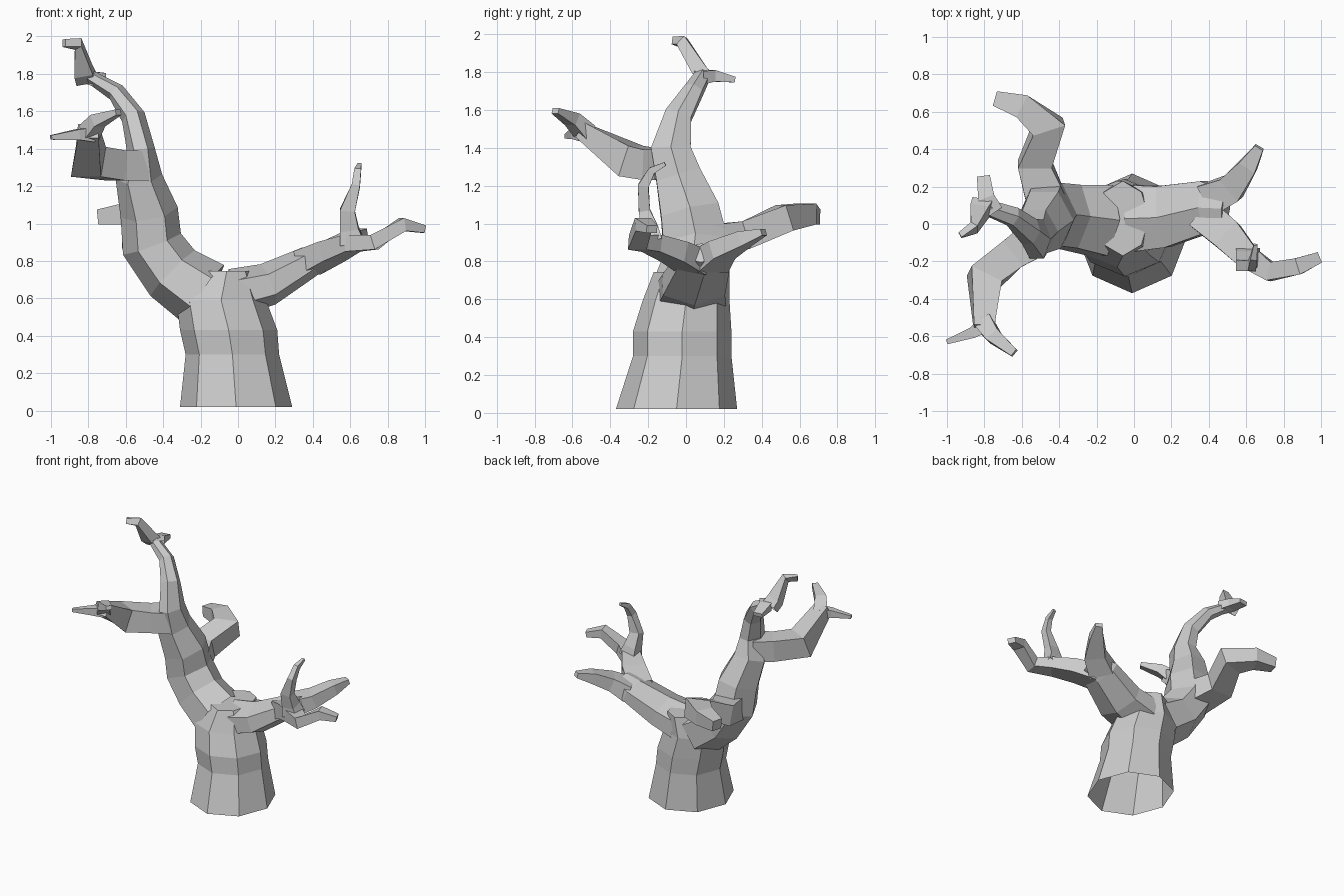
import bpy, bmesh, math
from mathutils import Vector


def tube(name, stations, sides, ref, level=False, flat=True):
    """Faceted limb: stations are (x, y, z, half size along ref, half size across).
    flat puts a face rather than an edge towards ref."""
    ref = Vector(ref)
    pts = [Vector(s[:3]) for s in stations]
    angles = [2 * math.pi * (k + (0.5 if flat else 0)) / sides for k in range(sides)]
    max_a = max(abs(math.cos(q)) for q in angles)
    max_b = max(abs(math.sin(q)) for q in angles)
    bm = bmesh.new()
    rings = []
    for i, s in enumerate(stations):
        d_in = (pts[i] - pts[max(i - 1, 0)]).normalized()
        d_out = (pts[min(i + 1, len(pts) - 1)] - pts[i]).normalized()
        t = Vector((0, 0, 1)) if level else (d_in + d_out).normalized()
        a = (ref - ref.dot(t) * t).normalized()
        b = t.cross(a)
        rings.append([bm.verts.new(pts[i] + a * s[3] * math.cos(q) / max_a
                                   + b * s[4] * math.sin(q) / max_b) for q in angles])
    for r0, r1 in zip(rings, rings[1:]):
        for k in range(sides):
            j = (k + 1) % sides
            bm.faces.new((r0[k], r0[j], r1[j], r1[k]))
    bm.faces.new(rings[-1])
    me = bpy.data.meshes.new(name)
    bm.to_mesh(me)
    bm.free()
    ob = bpy.data.objects.new(name, me)
    bpy.context.collection.objects.link(ob)
    return ob


X, Y, Z = (1, 0, 0), (0, 1, 0), (0, 0, 1)

# Trunk, open underneath
tube("trunk", [
    (-0.01, -0.05, 0.02, 0.32, 0.30), (-0.03, -0.02, 0.30, 0.26, 0.25),
    (-0.05, -0.02, 0.43, 0.26, 0.26), (-0.09, 0.0, 0.59, 0.23, 0.24),
    (-0.06, 0.03, 0.745, 0.20, 0.14)], 8, Y, level=True, flat=False)

# Tall left limb
tube("left_limb", [
    (-0.18, 0.02, 0.62, 0.19, 0.19),
    (-0.35, 0.04, 0.735, 0.17, 0.17), (-0.46, 0.05, 0.89, 0.17, 0.165),
    (-0.475, 0.02, 1.06, 0.155, 0.155), (-0.53, -0.04, 1.25, 0.12, 0.125),
    (-0.52, -0.08, 1.40, 0.105, 0.075), (-0.56, -0.04, 1.57, 0.07, 0.065),
    (-0.65, 0.04, 1.70, 0.05, 0.05), (-0.79, 0.09, 1.785, 0.04, 0.035)], 6, Y)

# Twigs at the top of the left limb
tube("top_twig", [
    (-0.81, 0.11, 1.77, 0.055, 0.035), (-0.825, 0.07, 1.81, 0.05, 0.04),
    (-0.855, -0.02, 1.96, 0.022, 0.03), (-0.93, -0.06, 1.965, 0.015, 0.02)], 4, X)
tube("top_back_twig", [
    (-0.74, 0.07, 1.77, 0.035, 0.04), (-0.79, 0.14, 1.78, 0.03, 0.045),
    (-0.805, 0.255, 1.76, 0.015, 0.035)], 4, Z)

# Front branch of the left limb with two twigs
tube("front_branch", [
    (-0.53, -0.08, 1.31, 0.08, 0.10), (-0.65, -0.16, 1.31, 0.08, 0.085),
    (-0.80, -0.29, 1.33, 0.085, 0.09), (-0.80, -0.56, 1.495, 0.045, 0.055)], 4, Z)
tube("front_branch_left_twig", [
    (-0.79, -0.53, 1.475, 0.04, 0.045), (-0.86, -0.58, 1.475, 0.028, 0.03),
    (-1.0, -0.63, 1.46, 0.012, 0.013)], 4, Z)
tube("front_branch_right_twig", [
    (-0.80, -0.53, 1.48, 0.045, 0.05), (-0.75, -0.60, 1.55, 0.035, 0.04),
    (-0.64, -0.69, 1.595, 0.015, 0.022)], 4, Z)

# Back branch of the left limb
tube("back_branch", [
    (-0.46, 0.10, 0.90, 0.09, 0.11), (-0.53, 0.32, 0.94, 0.075, 0.09),
    (-0.46, 0.52, 1.03, 0.07, 0.09), (-0.60, 0.63, 1.05, 0.055, 0.065),
    (-0.74, 0.67, 1.035, 0.04, 0.04)], 4, Z)

# Right limb
tube("right_limb", [
    (-0.02, 0.03, 0.63, 0.13, 0.18),
    (0.16, 0.04, 0.675, 0.115, 0.165), (0.38, 0.09, 0.795, 0.085, 0.14),
    (0.49, 0.08, 0.845, 0.055, 0.10)], 6, Z, flat=False)

# Branches at the fork of the right limb
tube("right_back_branch", [
    (0.40, 0.13, 0.80, 0.065, 0.09), (0.52, 0.19, 0.86, 0.05, 0.075),
    (0.61, 0.31, 0.92, 0.04, 0.05), (0.67, 0.41, 0.955, 0.018, 0.025)], 4, Z)
tube("right_front_branch", [
    (0.37, 0.05, 0.79, 0.065, 0.09), (0.50, -0.06, 0.85, 0.055, 0.085),
    (0.61, -0.18, 0.895, 0.045, 0.065), (0.73, -0.255, 0.90, 0.04, 0.05),
    (0.88, -0.225, 0.995, 0.035, 0.045), (0.99, -0.18, 0.97, 0.02, 0.03)], 4, Z)
tube("right_upright_twig", [
    (0.61, -0.18, 0.90, 0.065, 0.055), (0.595, -0.19, 0.97, 0.05, 0.045),
    (0.585, -0.22, 1.07, 0.04, 0.03), (0.63, -0.225, 1.20, 0.022, 0.028),
    (0.64, -0.18, 1.28, 0.018, 0.02), (0.65, -0.11, 1.315, 0.01, 0.01)], 4, X)
